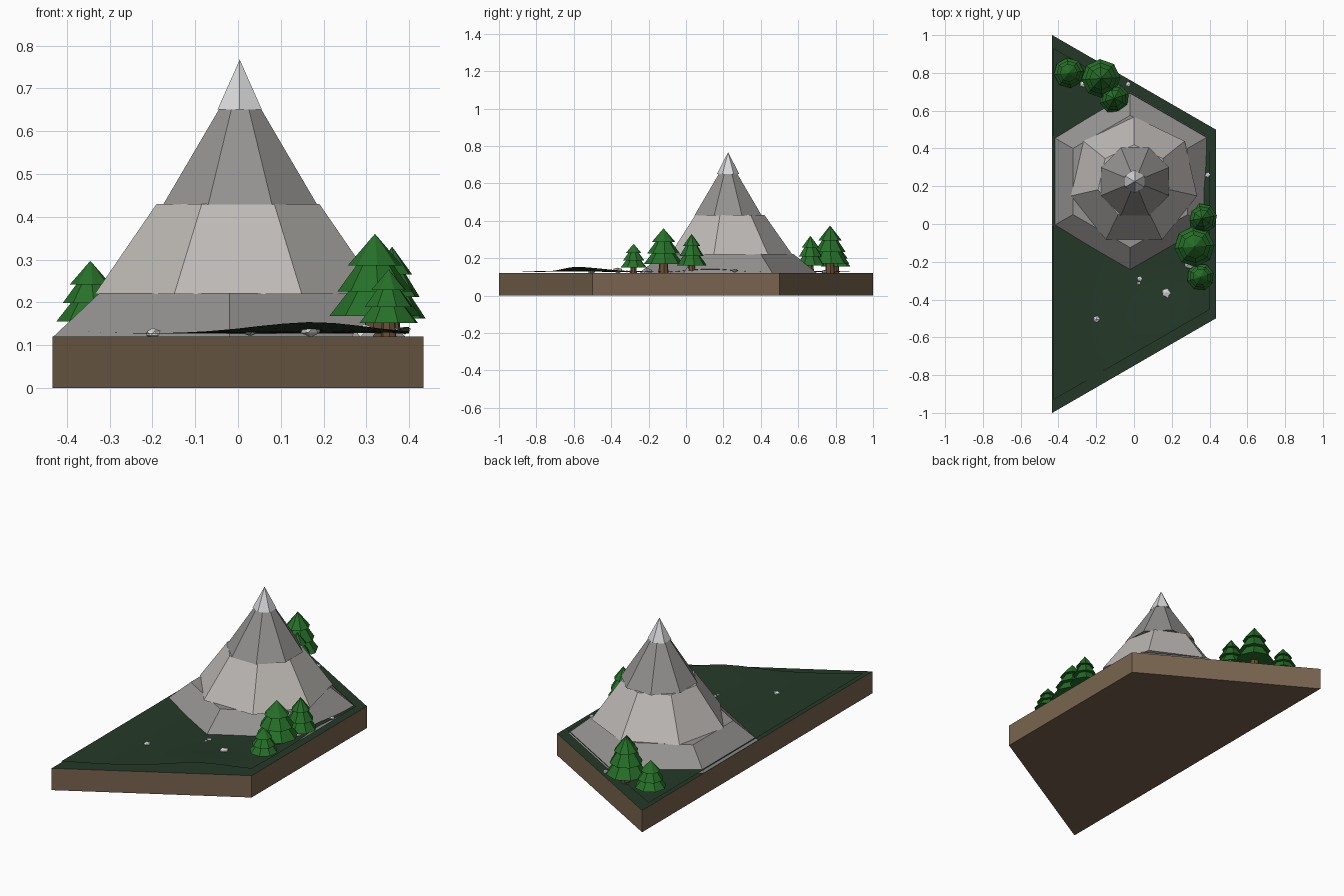
import bpy, bmesh, math, random
from mathutils import Vector

if "Cube" in bpy.data.objects:
    bpy.data.objects.remove(bpy.data.objects["Cube"])
random.seed(4)


def mat(name, r, g, b):
    lin = [((c / 255 + 0.055) / 1.055) ** 2.4 for c in (r, g, b)]
    m = bpy.data.materials.new(name)
    m.diffuse_color = (*lin, 1)
    m.use_nodes = True
    m.node_tree.nodes["Principled BSDF"].inputs["Base Color"].default_value = m.diffuse_color
    return m


SOIL = mat("soil brown", 120, 100, 78)
GRASS = mat("dark grass", 36, 57, 40)
PINE = mat("pine green", 38, 112, 40)
BARK = mat("bark brown", 105, 78, 54)
ROCK = mat("dark rock", 148, 146, 144)
ROCK_LIGHT = mat("light rock", 190, 186, 182)
SNOW = mat("snow", 216, 216, 218)


def finish(name, bm, *mats):
    me = bpy.data.meshes.new(name)
    bmesh.ops.recalc_face_normals(bm, faces=bm.faces)
    bm.to_mesh(me)
    bm.free()
    ob = bpy.data.objects.new(name, me)
    for m in mats:
        me.materials.append(m)
    bpy.context.collection.objects.link(ob)
    return ob


def frustum(bm, x, y, z0, z1, r0, r1, sides, angle=0.0):
    """Add a faceted cone or frustum whose first corner points at angle (degrees)."""
    def ring(r, z):
        return [bm.verts.new((x + r * math.cos(math.radians(angle) + i * math.tau / sides),
                              y + r * math.sin(math.radians(angle) + i * math.tau / sides), z))
                for i in range(sides)]
    low = ring(r0, z0)
    bm.faces.new(low[::-1])
    if r1 == 0:
        tip = bm.verts.new((x, y, z1))
        for i in range(sides):
            bm.faces.new((low[i], low[(i + 1) % sides], tip))
    else:
        top = ring(r1, z1)
        bm.faces.new(top)
        for i in range(sides):
            j = (i + 1) % sides
            bm.faces.new((low[i], low[j], top[j], top[i]))


# half-hexagon soil slab, green on top
bm = bmesh.new()
outline = [(-0.433, -1), (0.433, -0.5), (0.433, 0.5), (-0.433, 1)]
slab = bm.faces.new([bm.verts.new((x, y, 0)) for x, y in outline])
up = bmesh.ops.extrude_face_region(bm, geom=[slab])
bmesh.ops.translate(bm, verts=[v for v in up["geom"] if isinstance(v, bmesh.types.BMVert)],
                    vec=(0, 0, 0.12))
for f in bm.faces:
    f.material_index = int(f.calc_center_median().z > 0.11)
finish("soil_base", bm, SOIL, GRASS)


# thin rolling grass sheet with a swell on the front rim
def ground(x, y):
    return (0.127 + 0.027 * math.exp(-((x - 0.18) / 0.2) ** 2 - ((y + 0.6) / 0.22) ** 2)
            + 0.016 * math.exp(-((x - 0.40) / 0.1) ** 2 - ((y - 0.13) / 0.15) ** 2)
            + 0.006 * math.exp(-((x + 0.42) / 0.12) ** 2))


bm = bmesh.new()
NX, NY = 14, 24
rows = []
for i in range(NX + 1):
    x = -0.425 + 0.825 * i / NX
    edge = 0.93 - 0.5 * (x + 0.425) / 0.866
    rows.append([])
    for j in range(NY + 1):
        y = edge * (2 * j / NY - 1)
        rows[-1].append(bm.verts.new((x, y, ground(x, y))))
for i in range(NX):
    for j in range(NY):
        f = bm.faces.new((rows[i][j], rows[i + 1][j], rows[i + 1][j + 1], rows[i][j + 1]))
        f.smooth = True
finish("grass_sheet", bm, GRASS)

# mountain: name, colour, centre x, z0, z1, r0, r1, sides, first corner angle
tiers = [
    ("mountain_foot", ROCK, -0.02, 0.12, 0.222, 0.475, 0.35, 6, -90),
    ("mountain_middle", ROCK_LIGHT, 0.0, 0.22, 0.43, 0.343, 0.195, 7, 90),
    ("mountain_upper", ROCK, 0.005, 0.428, 0.65, 0.195, 0.054, 8, 22.5),
    ("snow_peak", SNOW, 0.004, 0.65, 0.767, 0.06, 0, 6, -90),
]
for name, m, x, z0, z1, r0, r1, n, a in tiers:
    bm = bmesh.new()
    frustum(bm, x, 0.225, z0, z1, r0, r1, n, a)
    finish(name, bm, m)

# pines: x, y, foliage radius, top height
pines = [(0.36, 0.03, 0.08, 0.33), (0.32, -0.12, 0.107, 0.36), (0.352, -0.28, 0.072, 0.277),
         (-0.345, 0.80, 0.08, 0.297), (-0.175, 0.77, 0.103, 0.375), (-0.105, 0.665, 0.08, 0.32)]
for k, (x, y, r, top) in enumerate(pines, 1):
    h = top - 0.12
    turn = random.uniform(0, 45)
    bm = bmesh.new()
    frustum(bm, x, y, 0.12, 0.12 + 0.35 * h, 0.26 * r, 0.2 * r, 7, turn)
    finish(f"pine_trunk_{k}", bm, BARK)
    bm = bmesh.new()
    for lo, hi, w0, w1 in [(0.2, 0.6, 1, 0.3), (0.44, 0.82, 0.82, 0.2), (0.69, 1, 0.6, 0)]:
        frustum(bm, x, y, 0.12 + lo * h, 0.12 + hi * h, r * w0, r * w1, 8, turn)
    finish(f"pine_foliage_{k}", bm, PINE)

# scattered half-buried stones: x, y, size
stones = [(-0.2, -0.505, 0.02), (0.17, -0.365, 0.027), (0.03, -0.29, 0.014), (0.025, -0.315, 0.01),
          (0.39, 0.26, 0.015), (0.295, -0.21, 0.033), (-0.03, 0.74, 0.015), (-0.27, 0.74, 0.02)]
for k, (x, y, s) in enumerate(stones, 1):
    bm = bmesh.new()
    bmesh.ops.create_icosphere(bm, subdivisions=1, radius=s)
    for v in bm.verts:
        v.co *= random.uniform(0.8, 1.1)
        v.co.z *= 0.6
        v.co += Vector((x, y, ground(x, y)))
    finish(f"stone_{k}", bm, SNOW)
